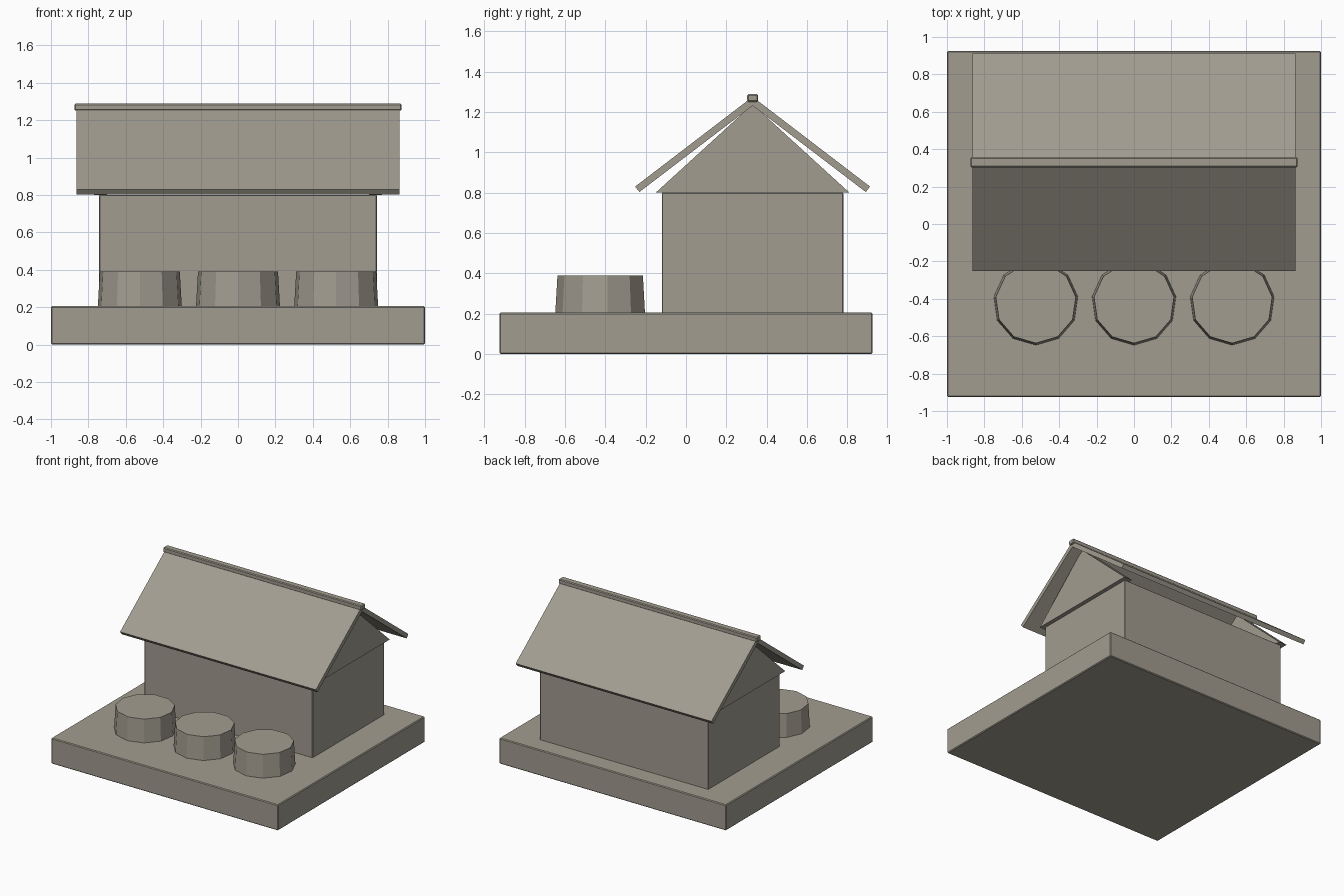
import bpy
import bmesh
import math
from mathutils import Matrix, Vector

cube = bpy.data.objects.get("Cube")
if cube:
    bpy.data.objects.remove(cube, do_unlink=True)

# One stone colour for the whole model
stone = bpy.data.materials.new("warm grey stone")
stone.use_nodes = True
colour = (0.36, 0.335, 0.28, 1)
stone.diffuse_color = colour
bsdf = stone.node_tree.nodes["Principled BSDF"]
bsdf.inputs["Base Color"].default_value = colour
bsdf.inputs["Roughness"].default_value = 0.9

RIDGE_Y = 0.33


def finish(name, bm, bevel=0.0):
    bmesh.ops.recalc_face_normals(bm, faces=bm.faces)
    mesh = bpy.data.meshes.new(name)
    bm.to_mesh(mesh)
    bm.free()
    mesh.materials.append(stone)
    obj = bpy.data.objects.new(name, mesh)
    bpy.context.collection.objects.link(obj)
    if bevel:
        mod = obj.modifiers.new("soft edges", "BEVEL")
        mod.width = bevel
        mod.segments = 1
    return obj


def box(name, low, high, bevel=0.0):
    low, high = Vector(low), Vector(high)
    bm = bmesh.new()
    matrix = Matrix.Translation((low + high) / 2) @ Matrix.Diagonal((*(high - low), 1))
    bmesh.ops.create_cube(bm, size=1, matrix=matrix)
    return finish(name, bm, bevel)


def prism(name, profile, x0, x1):
    """Extrude a (y, z) outline along x."""
    bm = bmesh.new()
    face = bm.faces.new([bm.verts.new((x0, y, z)) for y, z in profile])
    result = bmesh.ops.extrude_face_region(bm, geom=[face])
    verts = [v for v in result["geom"] if isinstance(v, bmesh.types.BMVert)]
    bmesh.ops.translate(bm, vec=(x1 - x0, 0, 0), verts=verts)
    return finish(name, bm)


# Ground slab and house walls
box("base_slab", (-1, -0.925, 0), (1, 0.925, 0.205), 0.006)
box("house_walls", (-0.742, -0.12, 0.2), (0.742, 0.78, 0.8), 0.004)

# Thin gable plates and sloping roof panels, mirrored about the middle
for side, label in ((1, "left"), (-1, "right")):
    prism(label + "_gable",
          [(RIDGE_Y - 0.48, 0.8), (RIDGE_Y + 0.48, 0.8), (RIDGE_Y, 1.238)],
          side * 0.70, side * 0.77)

for side, label in ((-1, "front"), (1, "back")):
    outline = [(0, 1.275), (0.582, 0.83), (0.561, 0.803), (0, 1.231)]
    prism(label + "_roof_panel",
          [(RIDGE_Y + side * y, z) for y, z in outline], -0.863, 0.863)

box("ridge_cap", (-0.875, RIDGE_Y - 0.027, 1.25), (0.875, RIDGE_Y + 0.027, 1.288), 0.006)

# Row of tapered round tubs in front of the house
for x, label in ((0.525, "left"), (0, "middle"), (-0.525, "right")):
    bm = bmesh.new()
    matrix = Matrix.Translation((x, -0.421, 0.295)) @ Matrix.Rotation(math.pi, 4, "Z")
    bmesh.ops.create_cone(bm, cap_ends=True, segments=11, radius1=0.227,
                          radius2=0.216, depth=0.19, matrix=matrix)
    # Point one corner of the tub straight to the front
    first = max(bm.verts, key=lambda v: abs(v.co.y + 0.421) if v.co.y < -0.421 else 0)
    turn = -math.pi / 2 - math.atan2(first.co.y + 0.421, first.co.x - x)
    bmesh.ops.rotate(bm, cent=(x, -0.421, 0), verts=bm.verts,
                     matrix=Matrix.Rotation(turn, 3, "Z"))
    finish(label + "_tub", bm)
